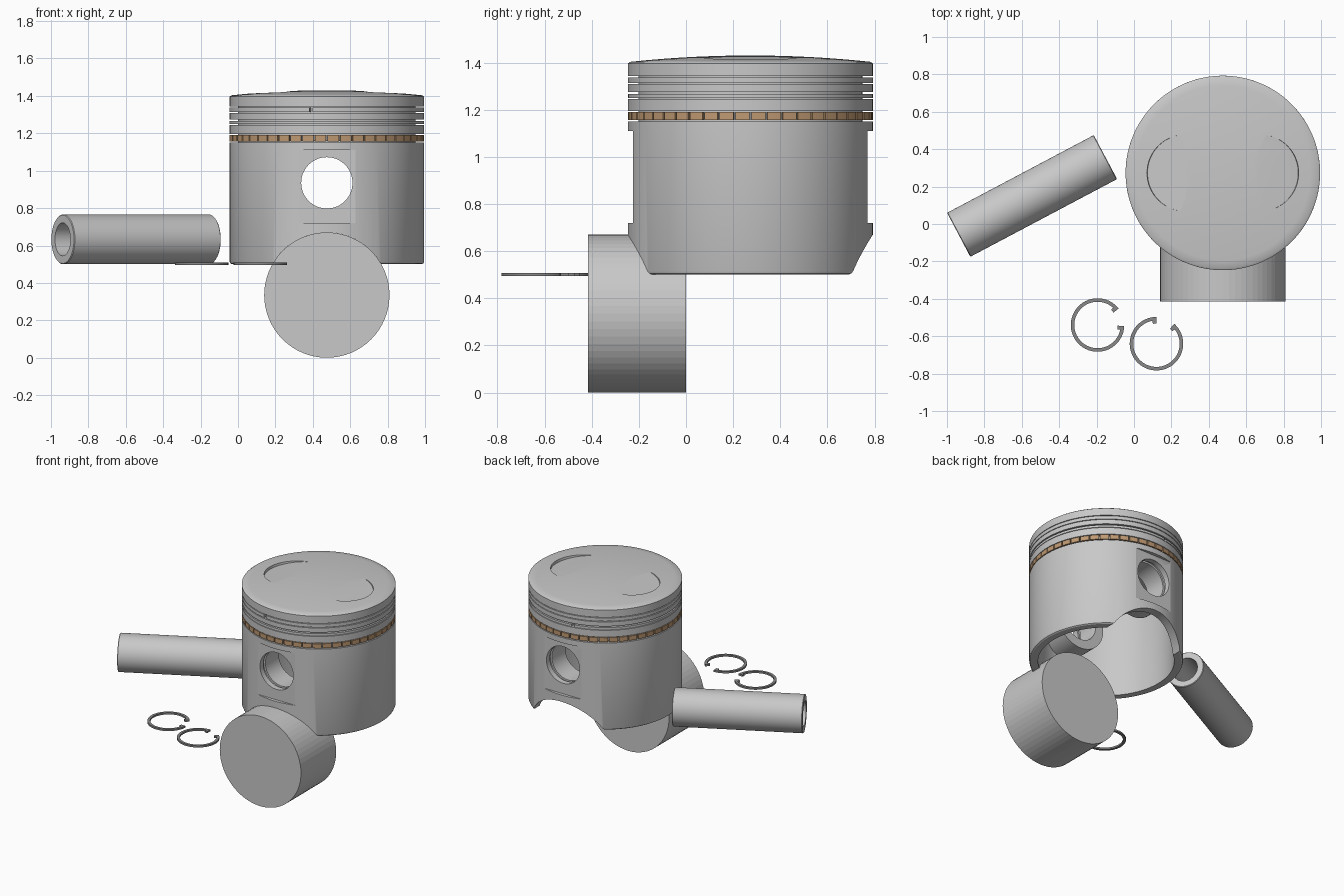
import bpy, bmesh, math
from mathutils import Matrix, Vector

if "Cube" in bpy.data.objects:
    bpy.data.objects.remove(bpy.data.objects["Cube"])

CX, CY, R = 0.475, 0.273, 0.52      # piston axis and radius
PIN_Z = 0.935                       # wrist pin bore height


def material(name, r, g, b):
    m = bpy.data.materials.new(name)
    m.diffuse_color = (r, g, b, 1)
    m.use_nodes = True
    m.node_tree.nodes["Principled BSDF"].inputs["Base Color"].default_value = m.diffuse_color
    return m


STEEL = material("light_grey_metal", 0.58, 0.58, 0.58)
DARK = material("dark_grey_steel", 0.25, 0.25, 0.25)
COPPER = material("copper_tan", 0.52, 0.32, 0.17)


def finish(name, bm, mat, smooth=True):
    bmesh.ops.recalc_face_normals(bm, faces=bm.faces)
    me = bpy.data.meshes.new(name)
    bm.to_mesh(me)
    bm.free()
    ob = bpy.data.objects.new(name, me)
    bpy.context.collection.objects.link(ob)
    me.materials.append(mat)
    if smooth:
        shade(ob)
    return ob


def shade(ob):
    bpy.ops.object.select_all(action='DESELECT')
    ob.select_set(True)
    bpy.context.view_layer.objects.active = ob
    bpy.ops.object.shade_smooth_by_angle(angle=math.radians(30))


def lathe(name, profile, n=128, mat=STEEL, closed=False):
    """Revolve (radius, z) points around the z axis."""
    bm = bmesh.new()
    vs = [bm.verts.new((r, 0, z)) for r, z in profile]
    es = [bm.edges.new(p) for p in zip(vs, vs[1:])]
    if closed:
        es.append(bm.edges.new((vs[-1], vs[0])))
    bmesh.ops.spin(bm, geom=vs + es, cent=(0, 0, 0), axis=(0, 0, 1),
                   angle=2 * math.pi, steps=n, use_merge=True)
    bmesh.ops.remove_doubles(bm, verts=bm.verts, dist=1e-5)
    return finish(name, bm, mat)


def cylinder(name, loc, radius, depth, rot, n=96, smooth=True):
    bm = bmesh.new()
    bmesh.ops.create_cone(bm, cap_ends=True, segments=n, radius1=radius, radius2=radius,
                          depth=depth, matrix=Matrix.Translation(loc) @ rot)
    return finish(name, bm, STEEL, smooth)


def box(name, loc, size):
    bm = bmesh.new()
    bmesh.ops.create_cube(bm, size=1, matrix=Matrix.Translation(loc) @ Matrix.Diagonal((*size, 1)))
    return finish(name, bm, STEEL, False)


def arc(bm, c, r0, r1, z0, z1, a0, a1, n):
    """Add a capped ring segment of rectangular section (angles in degrees)."""
    rows = []
    for i in range(n + 1):
        a = math.radians(a0 + (a1 - a0) * i / n)
        rows.append([bm.verts.new((c[0] + r * math.cos(a), c[1] + r * math.sin(a), z))
                     for r, z in ((r0, z0), (r1, z0), (r1, z1), (r0, z1))])
    for p, q in zip(rows, rows[1:]):
        for k in range(4):
            bm.faces.new((p[k], p[(k + 1) % 4], q[(k + 1) % 4], q[k]))
    bm.faces.new(rows[0])
    bm.faces.new(rows[-1])


def boolean(ob, cutter, op='DIFFERENCE'):
    bpy.context.view_layer.objects.active = ob
    m = ob.modifiers.new("cut", 'BOOLEAN')
    m.operation, m.solver, m.object = op, 'EXACT', cutter
    bpy.ops.object.modifier_apply(modifier=m.name)
    bpy.data.objects.remove(cutter)


ALONG_Y = Matrix.Rotation(math.pi / 2, 4, 'X')

# Piston body: domed crown, three ring grooves, rounded skirt foot
dome = [(0.51 * i / 12, 1.43 - 0.027 * (i / 12) ** 2) for i in range(13)]
grooves = []
for top, bottom in ((1.342, 1.308), (1.275, 1.245), (1.195, 1.15)):
    grooves += [(R, top), (0.475, top), (0.475, bottom), (R, bottom)]
piston = lathe("piston", dome + [(R, 1.396)] + grooves
               + [(R, 0.515), (R - 0.004, 0.505), (R - 0.012, 0.5), (0, 0.5)])

# Hollow underside, leaving pin bosses standing inside
hollow = lathe("hollow", [(0, 1.2), (0.42, 1.2), (0.44, 1.18), (0.46, 1.1), (0.46, 0.4), (0, 0.4)])
for s in (-1, 1):
    boss = cylinder("boss", (0, s * 0.43, PIN_Z), 0.205, 0.31, ALONG_Y, 64)
    boolean(hollow, boss)
    boolean(hollow, box("boss_web", (0, s * 0.43, 1.1), (0.41, 0.31, 0.331)))
boolean(piston, hollow)

# Pin bore, clip grooves, flat recesses, skirt arches and valve pockets
boolean(piston, cylinder("bore", (0, 0, PIN_Z), 0.137, 1.4, ALONG_Y))
for s in (-1, 1):
    boolean(piston, box("flat", (0, s * 0.597, 0.915), (0.34, 0.2, 0.39)))
    boolean(piston, cylinder("clip_groove", (0, s * 0.445, PIN_Z), 0.15, 0.022, ALONG_Y))
    boolean(piston, cylinder("arch", (0, s * 0.4805, 0.335), 0.335, 0.415, ALONG_Y))
    tilt = Matrix.Rotation(s * 0.145, 4, 'Y')
    centre = Vector((s * 0.2, 0, 1.4245)) + tilt @ Vector((0, 0, 0.1))
    boolean(piston, cylinder("valve_pocket", centre, 0.205, 0.2, tilt))
piston.location = (CX, CY, 0)
shade(piston)

# Compression rings with end gaps
for name, z0, z1, gap in (("top_ring", 1.313, 1.337, 260.6), ("second_ring", 1.249, 1.266, 100)):
    bm = bmesh.new()
    arc(bm, (CX, CY), 0.478, R, z0, z1, gap + 0.9, gap + 359.1, 128)
    finish(name, bm, STEEL)

# Oil ring: segmented copper band over a dark backing
bm = bmesh.new()
N = 48
for i in range(N):
    a = 360 * i / N
    arc(bm, (CX, CY), 0.505, R, 1.157, 1.19, a + 0.45, a + 360 / N - 0.45, 3)
finish("oil_ring", bm, COPPER)
backing = lathe("oil_ring_backing", [(0.48, 1.159), (0.507, 1.159), (0.507, 1.188), (0.48, 1.188)],
                mat=DARK, closed=True)
backing.location = (CX, CY, 0)

# Hollow wrist pin lying beside the piston
pin = lathe("wrist_pin", [(0.088, -0.444), (0.129, -0.444), (0.133, -0.44),
                          (0.133, 0.44), (0.129, 0.444), (0.088, 0.444)], 64, closed=True)
pin.rotation_euler = (0, math.pi / 2, math.radians(27.9))
pin.location = (-0.545, 0.15, 0.633)

# Retaining clips with inward end lugs
for name, c, a0, a1 in (("retaining_clip_left", (-0.195, -0.54), 38, 358),
                        ("retaining_clip_right", (0.12, -0.64), 90, 408)):
    bm = bmesh.new()
    arc(bm, c, 0.124, 0.143, 0.495, 0.508, a0, a1, 72)
    for b0 in (a0, a1 - 10):
        arc(bm, c, 0.108, 0.126, 0.495, 0.508, b0, b0 + 10, 3)
    finish(name, bm, DARK)

# Round block under the front of the skirt
cylinder("round_block", (CX, -0.2075, 0.335), 0.335, 0.415, ALONG_Y, 64, False)
